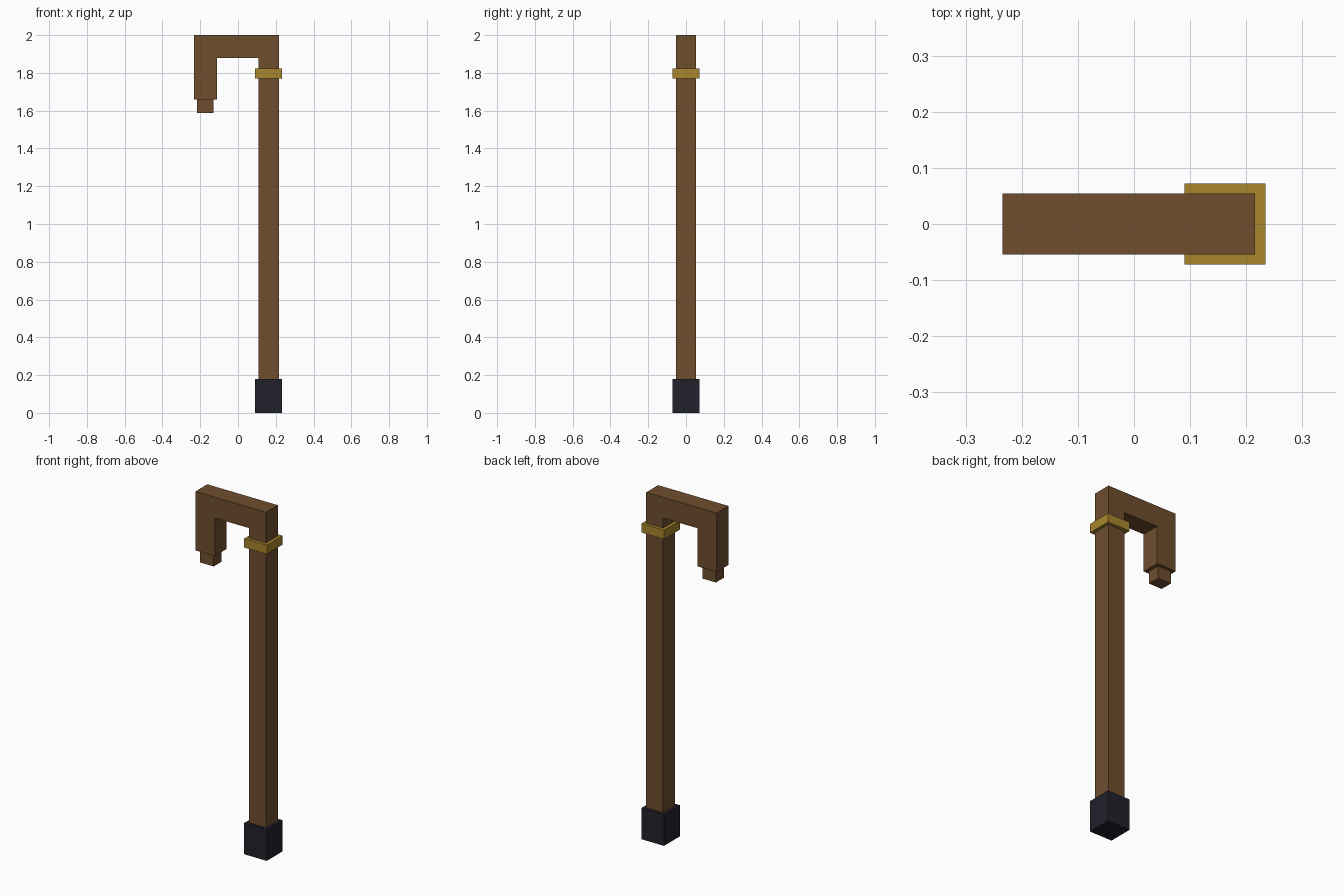
import bpy
import bmesh

if "Cube" in bpy.data.objects:
    bpy.data.objects.remove(bpy.data.objects["Cube"], do_unlink=True)


def material(name, rgb):
    mat = bpy.data.materials.new(name)
    mat.use_nodes = True
    mat.diffuse_color = (*rgb, 1)
    mat.node_tree.nodes["Principled BSDF"].inputs["Base Color"].default_value = (*rgb, 1)
    return mat


def prism(name, profile, half_depth, mat):
    """Extrude an x-z outline symmetrically along y."""
    bm = bmesh.new()
    face = bm.faces.new([bm.verts.new((x, -half_depth, z)) for x, z in profile])
    new = bmesh.ops.extrude_face_region(bm, geom=[face])["geom"]
    verts = [v for v in new if isinstance(v, bmesh.types.BMVert)]
    bmesh.ops.translate(bm, verts=verts, vec=(0, 2 * half_depth, 0))
    bmesh.ops.recalc_face_normals(bm, faces=bm.faces)
    mesh = bpy.data.meshes.new(name)
    bm.to_mesh(mesh)
    bm.free()
    mesh.materials.append(mat)
    obj = bpy.data.objects.new(name, mesh)
    bpy.context.collection.objects.link(obj)
    return obj


def block(name, x0, x1, z0, z1, half_depth, mat):
    return prism(name, [(x0, z0), (x1, z0), (x1, z1), (x0, z1)], half_depth, mat)


wood = material("brown wood", (0.156, 0.076, 0.027))
gold = material("gold", (0.392, 0.238, 0.025))
rubber = material("dark rubber", (0.015, 0.015, 0.024))

# Shaft and hooked handle in one continuous outline
outline = [(0.108, 0.18), (0.216, 0.18), (0.216, 2), (-0.234, 2),
           (-0.234, 1.66), (-0.11, 1.66), (-0.11, 1.88), (0.108, 1.88)]
prism("shaft_and_handle", outline, 0.054, wood)

# Stepped end of the handle
block("handle_tip", -0.216, -0.13, 1.588, 1.66, 0.036, wood)

# Collar and foot around the shaft
block("collar", 0.09, 0.234, 1.77, 1.822, 0.072, gold)
block("foot", 0.09, 0.234, 0, 0.18, 0.072, rubber)
